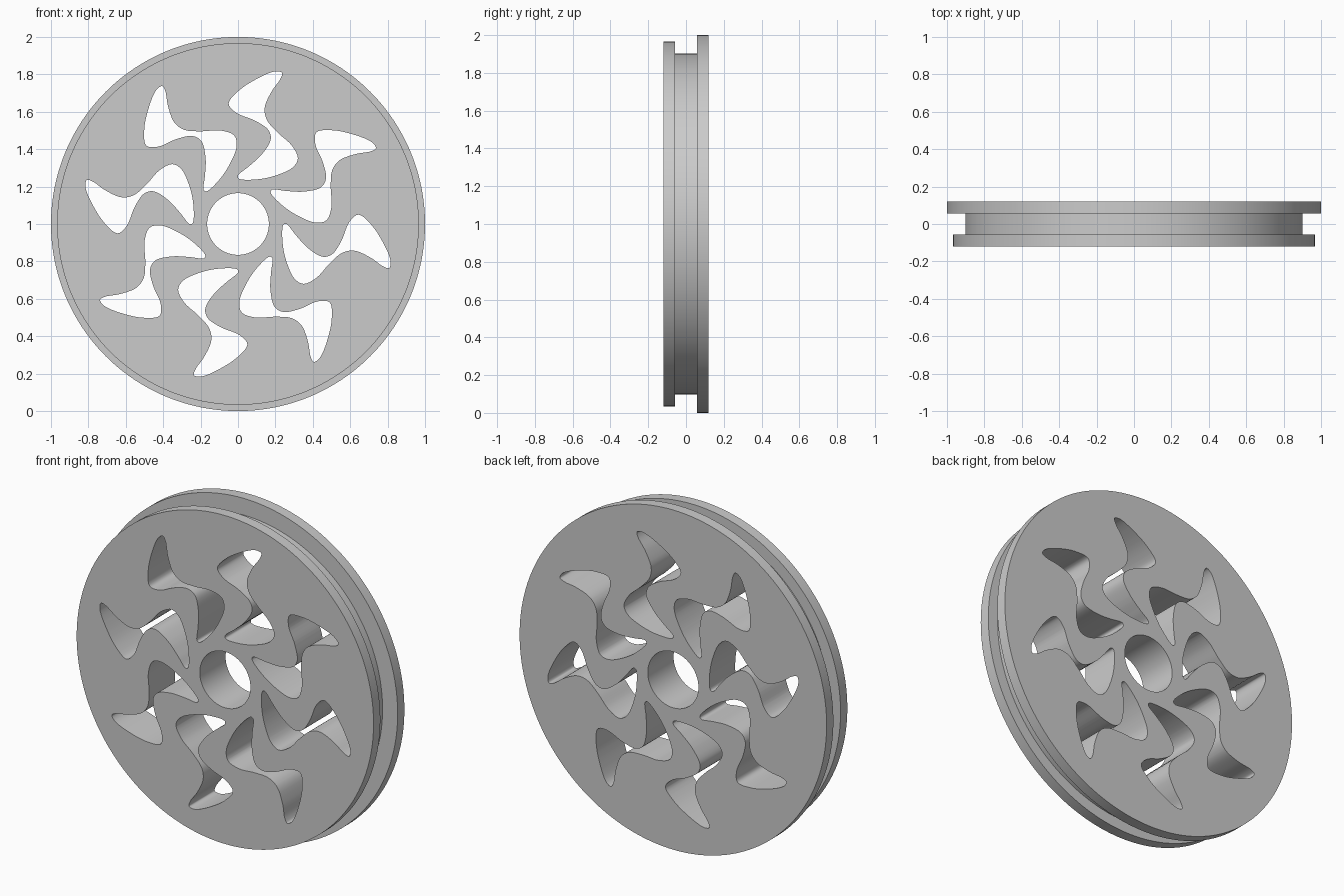
import bpy, bmesh
from math import cos, sin, tau, radians
from mathutils import Vector

if "Cube" in bpy.data.objects:
    bpy.data.objects.remove(bpy.data.objects["Cube"], do_unlink=True)

HUB_Z = 1.0
HALF = 0.12       # half thickness
GROOVE = 0.057    # half width of the rim groove
SLOTS = 8

grey = bpy.data.materials.new("plain grey")
grey.use_nodes = True
colour = (0.6, 0.6, 0.6, 1)
grey.diffuse_color = colour
grey.node_tree.nodes["Principled BSDF"].inputs["Base Color"].default_value = colour


def make_object(name, bm):
    bmesh.ops.recalc_face_normals(bm, faces=bm.faces)
    mesh = bpy.data.meshes.new(name)
    bm.to_mesh(mesh)
    bm.free()
    mesh.materials.append(grey)
    obj = bpy.data.objects.new(name, mesh)
    obj.location.z = HUB_Z
    bpy.context.collection.objects.link(obj)
    return obj


def lathe(name, profile, steps):
    """Spin a closed (radius, y) profile around the y axis."""
    bm = bmesh.new()
    rings = [[bm.verts.new((r * cos(tau * i / steps), y, r * sin(tau * i / steps)))
              for r, y in profile] for i in range(steps)]
    n = len(profile)
    for i in range(steps):
        a, b = rings[i], rings[(i + 1) % steps]
        for j in range(n):
            k = (j + 1) % n
            bm.faces.new((a[j], a[k], b[k], b[j]))
    return make_object(name, bm)


def smooth_loop(points, steps=6):
    """Closed smooth curve through the points (non-uniform, so tips stay tight)."""
    pts = [Vector(p) for p in points]
    n = len(pts)
    out = []
    for i in range(n):
        p0, p1, p2, p3 = (pts[(i + d) % n] for d in (-1, 0, 1, 2))
        t0 = 0.0
        t1 = t0 + (p1 - p0).length ** 0.5
        t2 = t1 + (p2 - p1).length ** 0.5
        t3 = t2 + (p3 - p2).length ** 0.5
        for s in range(steps):
            t = t1 + (t2 - t1) * s / steps
            a1 = p0.lerp(p1, (t - t0) / (t1 - t0))
            a2 = p1.lerp(p2, (t - t1) / (t2 - t1))
            a3 = p2.lerp(p3, (t - t2) / (t3 - t2))
            b1 = a1.lerp(a2, (t - t0) / (t2 - t0))
            b2 = a2.lerp(a3, (t - t1) / (t3 - t1))
            out.append(b1.lerp(b2, (t - t1) / (t2 - t1)))
    return out


# Wheel body: two flanges with a groove between, and a centre bore
wheel = lathe("grooved_wheel", [
    (0.165, -HALF), (0.967, -HALF), (0.967, -GROOVE), (0.902, -GROOVE),
    (0.902, GROOVE), (1.0, GROOVE), (1.0, HALF), (0.165, HALF)], 192)

# Outline of one wavy slot, as (x, z) from the hub
slot = smooth_loop([
    (.20, .816), (.095, .773), (0, .709), (-.05, .644), (-.012, .596),
    (.09, .553), (.162, .503), (.175, .452), (.127, .372), (.057, .307),
    (0, .259), (.004, .243), (.095, .238), (.20, .259), (.292, .302),
    (.32, .35), (.287, .42), (.212, .489), (.153, .559), (.143, .623),
    (.18, .709), (.228, .778), (.235, .808)])

# Slot cutters repeated around the hub
bm = bmesh.new()
for i in range(SLOTS):
    c, s = cos(tau * i / SLOTS), sin(tau * i / SLOTS)
    front = bm.faces.new([bm.verts.new((p.x * c - p.y * s, -2 * HALF, p.x * s + p.y * c))
                          for p in slot])
    ext = bmesh.ops.extrude_face_region(bm, geom=[front], use_keep_orig=True)
    moved = [v for v in ext["geom"] if isinstance(v, bmesh.types.BMVert)]
    bmesh.ops.translate(bm, verts=moved, vec=(0, 4 * HALF, 0))
cutter = make_object("slot_cutter", bm)
cutter.hide_render = True

# Cut the slots through, then smooth the round walls
cut = wheel.modifiers.new("slots", "BOOLEAN")
cut.operation = "DIFFERENCE"
cut.solver = "EXACT"
cut.object = cutter
bpy.ops.object.select_all(action="DESELECT")
wheel.select_set(True)
bpy.context.view_layer.objects.active = wheel
bpy.ops.object.modifier_apply(modifier=cut.name)
bpy.data.objects.remove(cutter, do_unlink=True)
bpy.ops.object.shade_smooth_by_angle(angle=radians(35))
